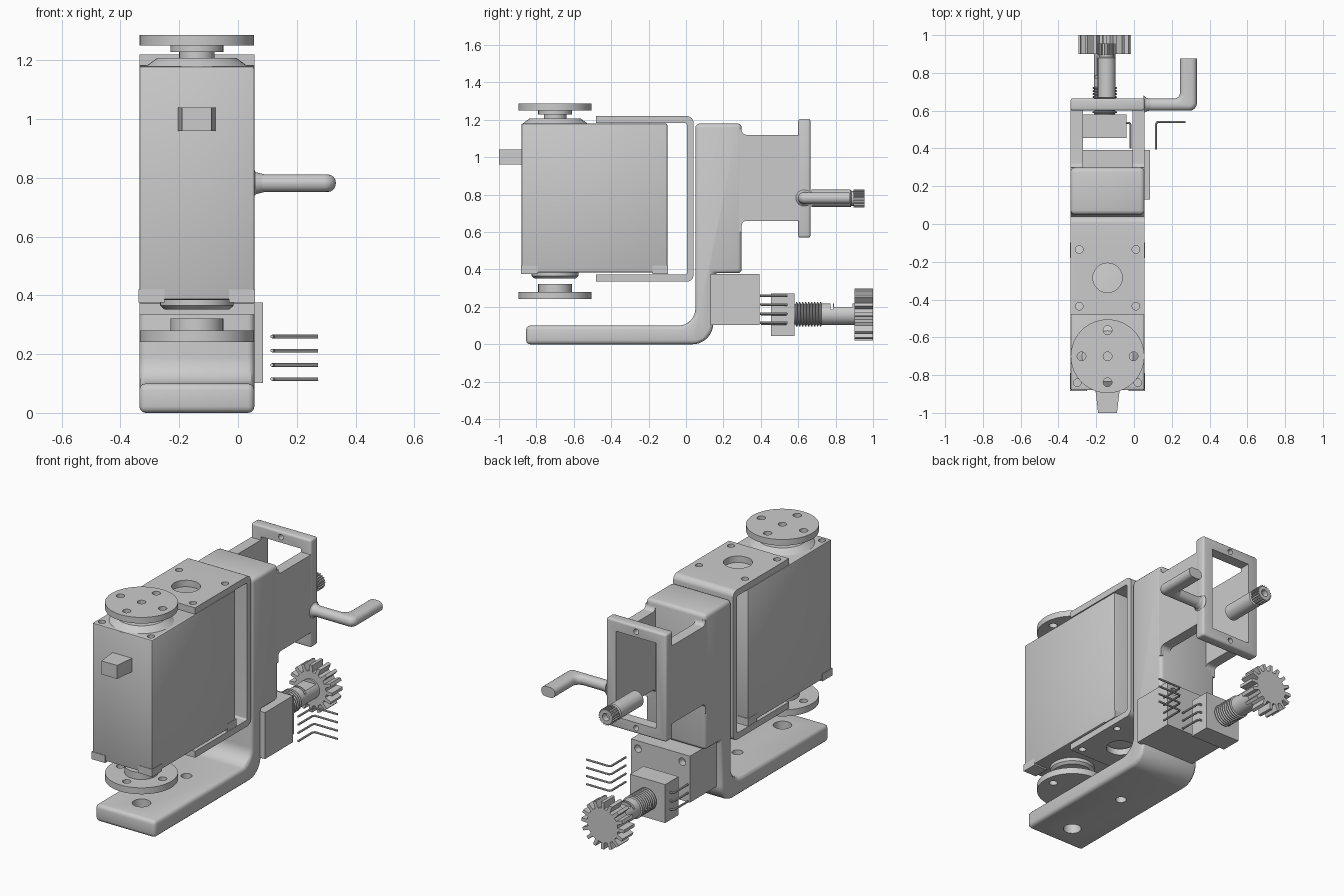
import bpy, bmesh
from math import sin, cos, pi, tan, radians
from mathutils import Vector, Matrix

cube = bpy.data.objects.get("Cube")
if cube:
    bpy.data.objects.remove(cube)

grey = bpy.data.materials.new("light_grey")
grey.use_nodes = True
grey.diffuse_color = (0.6, 0.6, 0.6, 1)
grey.node_tree.nodes["Principled BSDF"].inputs["Base Color"].default_value = (0.6, 0.6, 0.6, 1)

CX = -0.14                # centre line of the assembly
X0, X1 = -0.336, 0.056    # its two side planes
parts = []


def add(name, bm):
    bmesh.ops.recalc_face_normals(bm, faces=bm.faces)
    me = bpy.data.meshes.new(name)
    bm.to_mesh(me)
    bm.free()
    me.materials.append(grey)
    ob = bpy.data.objects.new(name, me)
    bpy.context.collection.objects.link(ob)
    parts.append(ob)
    return ob


def bake(ob):
    """Replace an object's mesh by its modified result."""
    bpy.context.view_layer.update()
    me = bpy.data.meshes.new_from_object(ob.evaluated_get(bpy.context.evaluated_depsgraph_get()))
    ob.modifiers.clear()
    ob.data = me


def bevel(ob, width, segments=3):
    m = ob.modifiers.new("bevel", 'BEVEL')
    m.width, m.segments, m.angle_limit = width, segments, radians(50)
    m.use_clamp_overlap = False
    bake(ob)
    return ob


def cut(ob, *cutters):
    for c in cutters:
        m = ob.modifiers.new("cut", 'BOOLEAN')
        m.operation, m.solver, m.object = 'DIFFERENCE', 'EXACT', c
        bake(ob)
        parts.remove(c)
        bpy.data.objects.remove(c)
    return ob


def rounded(points):
    """Outline from (a, b) corners; a third value fillets the corner."""
    out = []
    for i, p in enumerate(points):
        c = Vector(p[:2])
        if len(p) == 2:
            out.append(c)
            continue
        u = (Vector(points[i - 1][:2]) - c).normalized()
        v = (Vector(points[(i + 1) % len(points)][:2]) - c).normalized()
        half = u.angle(v) / 2
        reach = p[2] / tan(half)
        centre = c + (u + v).normalized() * p[2] / sin(half)
        a, b = c + u * reach - centre, c + v * reach - centre
        out += [centre + a.lerp(b, k / 8).normalized() * p[2] for k in range(9)]
    return out


def prism(name, axis, outline, lo, hi):
    place = {'x': lambda a, b, t: (t, a, b), 'y': lambda a, b, t: (a, t, b),
             'z': lambda a, b, t: (a, b, t)}[axis]
    bm = bmesh.new()
    ends = [[bm.verts.new(place(a, b, t)) for a, b in outline] for t in (lo, hi)]
    for ring in ends:
        bm.faces.new(ring)
    n = len(outline)
    for i in range(n):
        j = (i + 1) % n
        bm.faces.new((ends[0][i], ends[0][j], ends[1][j], ends[1][i]))
    return add(name, bm)


def box(name, x, y, z):
    return prism(name, 'z', [(x[0], y[0]), (x[1], y[0]), (x[1], y[1]), (x[0], y[1])], *z)


def lathe(name, axis, centre, profile, sides=40):
    """Closed stack of (radius, position) rings along the z or y axis."""
    bm = bmesh.new()
    rings = []
    for r, t in profile:
        ring = []
        for k in range(sides):
            a = centre[0] + r * cos(2 * pi * k / sides)
            b = centre[1] + r * sin(2 * pi * k / sides)
            ring.append(bm.verts.new((a, b, t) if axis == 'z' else (a, t, b)))
        rings.append(ring)
    for p, q in zip(rings, rings[1:]):
        for k in range(sides):
            j = (k + 1) % sides
            bm.faces.new((p[k], p[j], q[j], q[k]))
    bm.faces.new(rings[0])
    bm.faces.new(rings[-1])
    return add(name, bm)


def hole(axis, a, b, r, lo, hi):
    return lathe("hole_cutter", axis, (a, b), [(r, lo), (r, hi)], 24)


def gear(name, centre, teeth, root, tip, lo, hi):
    outline = []
    for k in range(teeth):
        for f, r in ((-0.27, root), (-0.17, tip), (0.17, tip), (0.27, root)):
            t = 2 * pi * (k + f) / teeth
            outline.append((centre[0] + r * cos(t), centre[1] + r * sin(t)))
    return prism(name, 'y', outline, lo, hi)


def pin(name, points, r=0.006):
    cu = bpy.data.curves.new(name, 'CURVE')
    cu.dimensions, cu.bevel_depth, cu.bevel_resolution = '3D', r, 2
    cu.use_fill_caps = True
    s = cu.splines.new('POLY')
    s.points.add(len(points) - 1)
    for q, p in zip(s.points, points):
        q.co = (*p, 1)
    tmp = bpy.data.objects.new(name + "_path", cu)
    bpy.context.collection.objects.link(tmp)
    bpy.context.view_layer.update()
    bm = bmesh.new()
    bm.from_mesh(tmp.to_mesh())
    bpy.data.objects.remove(tmp)
    add(name, bm)


# Servo case with mounting holes, corner pads and cable plug
SY = -0.70
case = bevel(box("servo_case", (X0, X1), (-0.88, -0.10), (0.385, 1.18)), 0.008, 2)
cut(case, *[hole('z', CX + s * 0.16, -0.84, 0.02, 1.15, 1.3) for s in (-1, 1)])
for i, x in enumerate(((X0 - 0.002, -0.25), (-0.03, X1 + 0.002))):
    for j, y in enumerate(((-0.883, -0.79), (-0.18, -0.097))):
        box(f"servo_pad_{i}{j}", x, y, (0.376, 0.42))
prism("cable_plug", 'z', [(-0.19, -1), (-0.09, -1), (-0.075, -0.87), (-0.205, -0.87)], 0.96, 1.04)

# Bosses and drilled output horns above and below the servo
lathe("top_boss", 'z', (CX, SY), [(0.18, 1.175), (0.135, 1.208), (0.06, 1.208), (0.06, 1.228),
                                  (0.09, 1.228), (0.09, 1.255)])
lathe("bottom_boss", 'z', (CX, SY), [(0.125, 0.39), (0.125, 0.365), (0.11, 0.352)])
lathe("bottom_hub", 'z', (CX, SY), [(0.09, 0.27), (0.09, 0.322)])
for name, lo, hi in (("top_horn", 1.25, 1.286), ("bottom_horn", 0.242, 0.28)):
    horn = lathe(name, 'z', (CX, SY), [(0.195, lo), (0.195, hi)], 64)
    cut(horn, *[hole('z', CX + dx, SY + dy, 0.023, lo - 0.1, hi + 0.1)
                for dx, dy in ((0, 0), (0.138, 0), (-0.138, 0), (0, 0.138), (0, -0.138))])

# U bracket wrapped around the servo
bracket = prism("u_bracket", 'x', rounded([
    (-0.48, 0.335), (0.04, 0.335, 0.035), (0.04, 1.22, 0.035), (-0.48, 1.22),
    (-0.48, 1.182), (0.005, 1.182, 0.01), (0.005, 0.373, 0.01), (-0.48, 0.373)]), X0, X1)
cut(bracket, hole('z', CX, -0.285, 0.078, 0.2, 1.4),
    *[hole('z', CX + sx * 0.15, -0.285 + sy * 0.15, 0.02, 0.2, 1.4)
      for sx in (-1, 1) for sy in (-1, 1)])

# Foot that bends upward into the motor holder
holder = bevel(prism("foot_and_holder", 'x', rounded([
    (-0.855, 0), (0.145, 0, 0.11), (0.145, 0.38), (0.298, 0.38), (0.298, 1.18),
    (0.05, 1.18), (0.05, 0.1, 0.09), (-0.855, 0.1)]), X0, X1), 0.022)
cut(holder, hole('z', CX, -0.70, 0.05, -0.1, 0.2), hole('z', CX, -0.28, 0.03, -0.1, 0.2))

# Holder side walls and the rear window frame
for name, x in (("wall_right", (X0, -0.27)), ("wall_left", (-0.01, X1))):
    prism(name, 'x', rounded([(0.27, 0.6), (0.298, 0.6), (0.298, 0.66, 0.025), (0.61, 0.66),
                              (0.61, 1.12), (0.298, 1.12, 0.025), (0.298, 1.15), (0.27, 1.15)]),
          x[0] + 0.001, x[1] - 0.001)
frame = bevel(box("rear_frame", (X0, X1), (0.60, 0.665), (0.57, 1.205)), 0.012)
cut(frame, box("window_cutter", (-0.27, -0.01), (0.5, 0.8), (0.635, 1.14)),
    *[hole('y', CX, z, 0.016, 0.5, 0.8) for z in (0.603, 1.172)])

# Cranked side handle with a flared root
handle = prism("side_handle", 'z', rounded([
    (0.04, 0.60), (0.333, 0.60, 0.04), (0.333, 0.875), (0.243, 0.875),
    (0.243, 0.664, 0.03), (0.04, 0.664)]), 0.752, 0.812)
bm = bmesh.new()
bm.from_mesh(handle.data)
rims = [e for e in bm.edges if abs(e.verts[0].co.z - e.verts[1].co.z) < 0.001
        and not all(v.co.y > 0.87 for v in e.verts) and not all(v.co.x < 0.05 for v in e.verts)]
bmesh.ops.bevel(bm, geom=rims, offset=0.028, segments=4, profile=0.5, affect='EDGES')
bm.to_mesh(handle.data)
bm.free()
flare = lathe("handle_root", 'z', (0, 0), [(0.05, 0), (0.037, 0.012), (0.03, 0.04)])
flare.data.transform(Matrix.Translation((0.05, 0.632, 0.782)) @ Matrix.Rotation(pi / 2, 4, 'Y'))

# Splined output shaft in front of the window
UP = (-0.145, 0.78)
lathe("output_shaft", 'y', UP, [(0.047, 0.67), (0.047, 0.88), (0.04, 0.885), (0.04, 0.9)])
cut(gear("output_spline", UP, 20, 0.041, 0.048, 0.895, 0.955), hole('y', *UP, 0.022, 0.92, 1))

# Drive block with two screw holes
block = box("drive_block", (-0.30, 0.085), (0.13, 0.392), (0.102, 0.376))
cut(block, *[hole('y', x, z, 0.022, 0.35, 0.5) for x, z in ((-0.25, 0.33), (0.04, 0.33))])

# Encoder: body, side pins, threaded bush, shaft and gear
EN = (-0.155, 0.16)
box("encoder_body", (-0.27, -0.04), (0.455, 0.58), (0.045, 0.272))
for z in (0.11, 0.16, 0.21):
    for s in (-1, 1):
        pin("encoder_pin", [(EN[0] + s * dx, y, z) for dx, y in
                            ((0.1, 0.535), (0.13, 0.535), (0.137, 0.525), (0.137, 0.40))])
thread = [(0.05, 0.57)]
for k in range(9):
    y = 0.585 + k * 0.016
    thread += [(0.055, y), (0.066, y + 0.005), (0.066, y + 0.009), (0.055, y + 0.014)]
lathe("threaded_bush", 'y', EN, thread)
shaft = lathe("encoder_shaft", 'y', EN, [(0.058, 0.72), (0.058, 0.92)])
cut(shaft, box("flat_cutter", (-0.3, 0), (0.79, 0.89), (0.2, 0.3)),
    box("slot_cutter", (-0.3, 0), (0.772, 0.785), (0.185, 0.3)))
gear("encoder_gear", EN, 16, 0.10, 0.139, 0.90, 1.0)

# Loose row of bent header pins
for z in (0.115, 0.163, 0.212, 0.26):
    pin("header_pin", [(0.116, 0.395, z), (0.116, 0.528, z), (0.124, 0.54, z), (0.272, 0.54, z)])

# Smooth shading with sharp edges kept
bpy.ops.object.select_all(action='DESELECT')
for ob in parts:
    ob.select_set(True)
bpy.context.view_layer.objects.active = parts[0]
bpy.ops.object.shade_smooth_by_angle(angle=radians(30))
